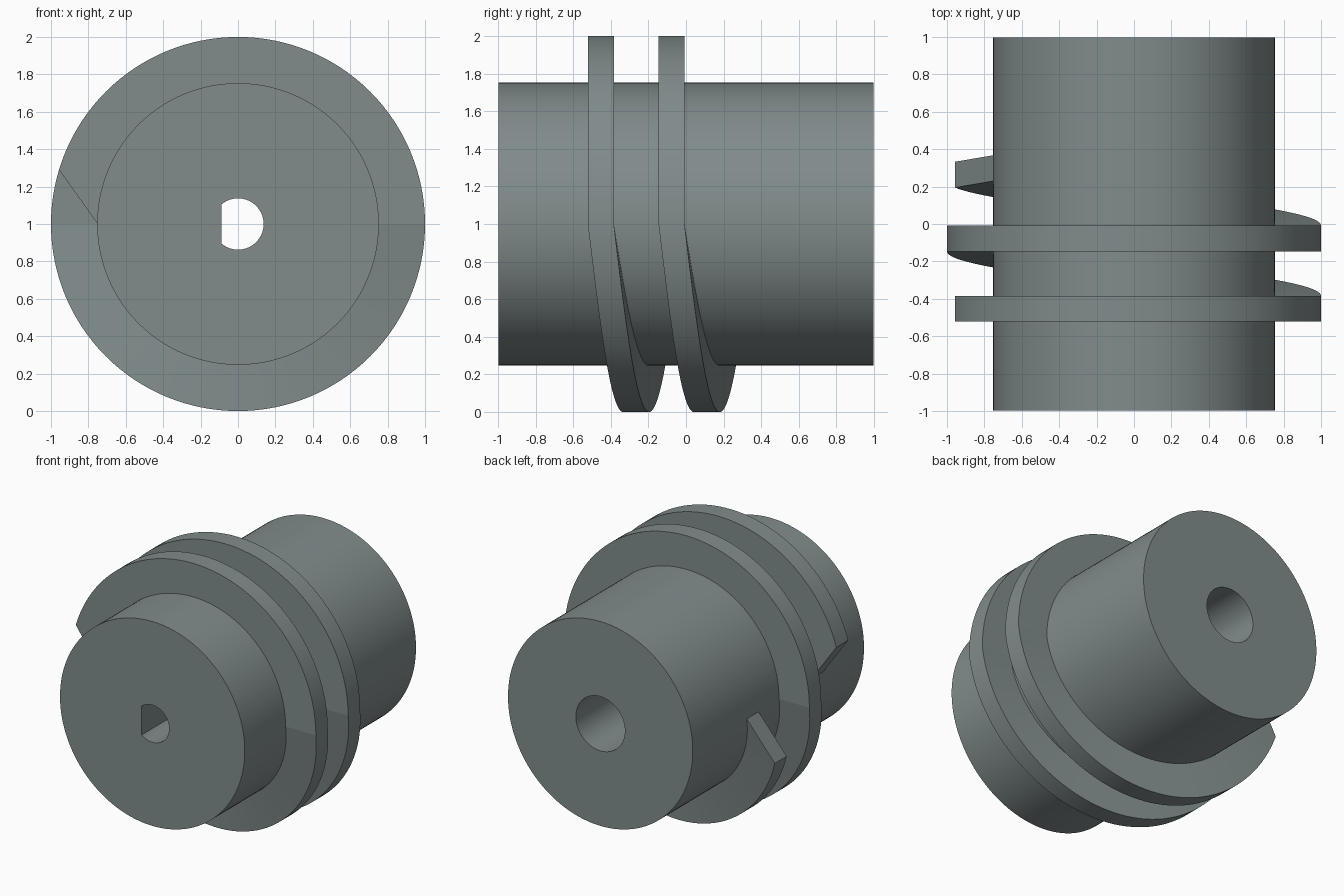
import bpy, bmesh, math

if "Cube" in bpy.data.objects:
    bpy.data.objects.remove(bpy.data.objects["Cube"])

N = 128                      # segments per full turn
STEP = 2 * math.pi / N
ZC = 1.0                     # axis height
L = 0.997                    # half length of the barrel
R_BODY, R_RIM = 0.753, 1.0
R_SHAFT, R_BORE = 0.137, 0.2
STEP_Y = 0.0                 # where the shaft hole meets the wider bore

grey = bpy.data.materials.new("grey_plastic")
grey.diffuse_color = (0.22, 0.26, 0.26, 1)
grey.use_nodes = True
grey.node_tree.nodes["Principled BSDF"].inputs["Base Color"].default_value = grey.diffuse_color


def finish(bm, name):
    bmesh.ops.remove_doubles(bm, verts=bm.verts[:], dist=1e-5)
    bmesh.ops.recalc_face_normals(bm, faces=bm.faces[:])
    mesh = bpy.data.meshes.new(name)
    bm.to_mesh(mesh)
    bm.free()
    mesh.materials.append(grey)
    ob = bpy.data.objects.new(name, mesh)
    bpy.context.collection.objects.link(ob)
    bpy.ops.object.select_all(action='DESELECT')
    ob.select_set(True)
    bpy.context.view_layer.objects.active = ob
    bpy.ops.object.shade_smooth_by_angle(angle=math.radians(5))
    return ob


def bridge(bm, a, b):
    for i in range(len(a)):
        j = (i + 1) % len(a)
        bm.faces.new((a[i], a[j], b[j], b[i]))


# Barrel: closed lathe with a D-shaped shaft hole in front, round bore behind
FLAT = R_SHAFT * math.cos(18 * STEP)


def ring(bm, r, y, flat=None):
    verts = []
    for i in range(N):
        c, s = math.cos(i * STEP), math.sin(i * STEP)
        rr = min(r, flat / -c) if flat and c < -1e-6 else r
        verts.append(bm.verts.new((rr * c, y, ZC + rr * s)))
    return verts


bm = bmesh.new()
loops = [ring(bm, R_SHAFT, STEP_Y, FLAT), ring(bm, R_SHAFT, -L, FLAT),
         ring(bm, R_BODY, -L), ring(bm, R_BODY, L),
         ring(bm, R_BORE, L), ring(bm, R_BORE, STEP_Y)]
for k in range(len(loops)):
    bridge(bm, loops[k], loops[(k + 1) % len(loops)])
finish(bm, "barrel")

# Thread: level over each upper half turn, climbing under each lower half turn
Y0, WIDTH, PITCH = -0.522, 0.138, 0.376
HALF = N // 2
TOTAL = 4 * HALF
CUT = 6                      # steps trimmed off the rim at both slanted ends


def thread_point(bm, k, r, dy):
    turn, rest = divmod(k, N)
    y = Y0 + PITCH * (turn + max(0, rest - HALF) / HALF) + dy
    a = k * STEP
    return bm.verts.new((-r * math.cos(a), y, ZC + r * math.sin(a)))


bm = bmesh.new()
sections = []
for k in range(TOTAL + 1):
    rim = min(max(k, CUT), TOTAL - CUT)
    sections.append([thread_point(bm, k, 0.75, 0), thread_point(bm, rim, R_RIM, 0),
                     thread_point(bm, rim, R_RIM, WIDTH), thread_point(bm, k, 0.75, WIDTH)])
for a, b in zip(sections, sections[1:]):
    bridge(bm, a, b)
bm.faces.new(sections[0])
bm.faces.new(sections[-1])
finish(bm, "thread")
